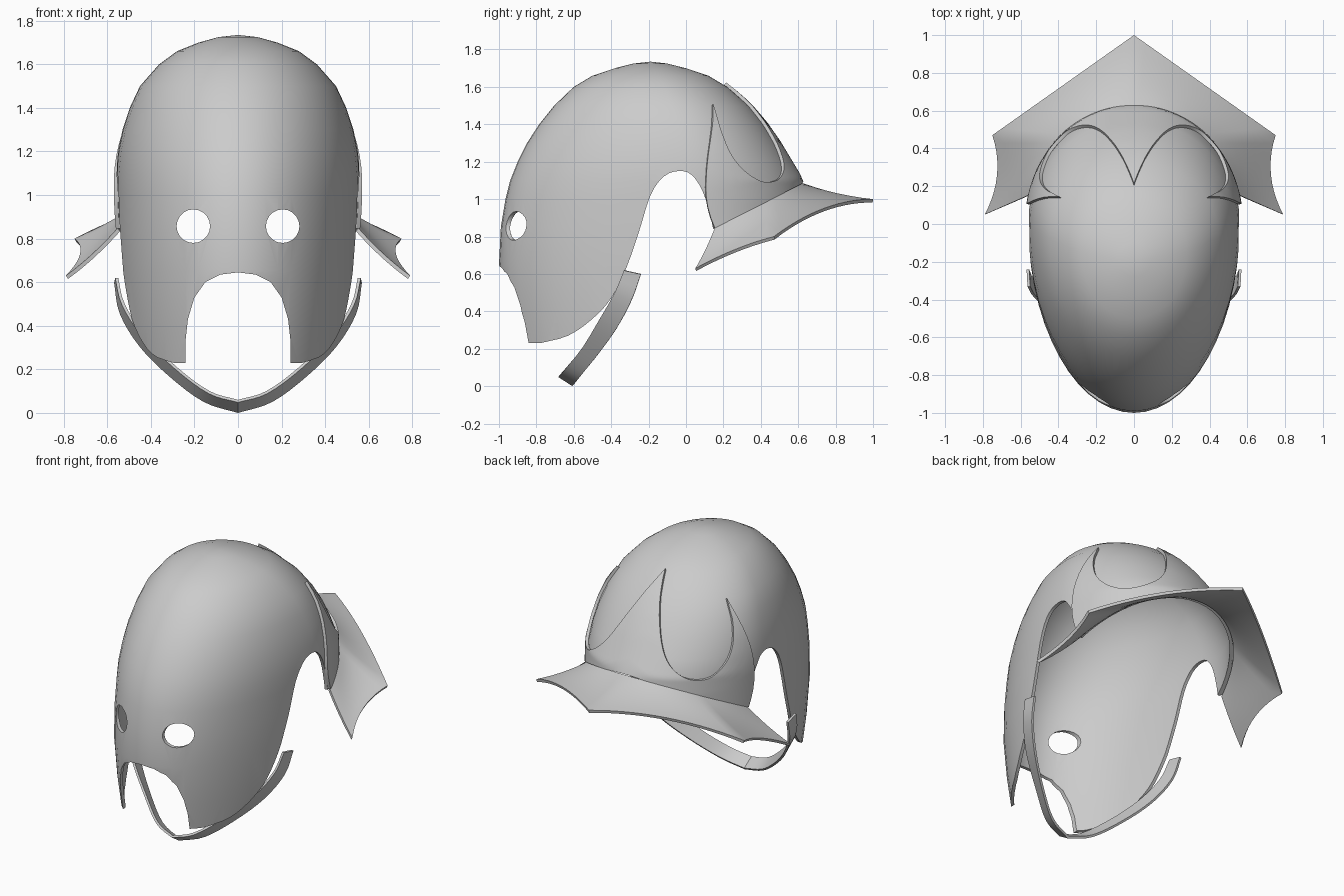
import bpy, bmesh, math
from mathutils import Vector

cube = bpy.data.objects.get("Cube")
if cube:
    bpy.data.objects.remove(cube)

steel = bpy.data.materials.new("grey_steel")
steel.use_nodes = True
steel.diffuse_color = (0.6, 0.6, 0.6, 1)
steel.node_tree.nodes["Principled BSDF"].inputs["Base Color"].default_value = (0.6, 0.6, 0.6, 1)

# Skull sections: height, half width, front y, back y
SECTIONS = [
    (.23, .52, -.95, .60), (.4, .54, -.975, .61), (.65, .555, -1, .62),
    (.85, .56, -.99, .62), (1.0, .56, -.965, .62), (1.1, .56, -.94, .61),
    (1.2, .55, -.9, .55), (1.3, .53, -.85, .49), (1.4, .497, -.785, .42),
    (1.5, .45, -.705, .335), (1.6, .362, -.6, .22), (1.66, .28, -.5, .12),
    (1.7, .18, -.38, 0), (1.725, .09, -.28, -.1), (1.735, 0, -.19, -.19)]


def section(z):
    """Half width, front, back and centre of the skull at a height."""
    z = min(max(z, SECTIONS[0][0]), SECTIONS[-1][0])
    for a, b in zip(SECTIONS, SECTIONS[1:]):
        if z <= b[0]:
            f = (z - a[0]) / (b[0] - a[0])
            w, front, back = (a[i] + (b[i] - a[i]) * f for i in (1, 2, 3))
            break
    return w, front, back, -.19 * max(0, (z - 1.1) / .635) ** 2


def skull(t, z):
    """Point on the skull; t = 0 at the back, pi at the front."""
    w, front, back, mid = section(z)
    depth = back - mid if math.cos(t) > 0 else mid - front
    return Vector((w * math.sin(t), mid + depth * math.cos(t), z))


def angle(p):
    """Skull angle of a point at the back."""
    w, front, back, mid = section(p[2])
    return math.atan2(p[0] / w, (p[1] - mid) / (back - mid))


def spline(points, n):
    """Sample a smooth curve through the points, n steps to a span."""
    pts = [Vector(p) for p in points]
    pts = [2 * pts[0] - pts[1]] + pts + [2 * pts[-1] - pts[-2]]
    out = []
    for a, b, c, d in zip(pts, pts[1:], pts[2:], pts[3:]):
        for i in range(n):
            f = i / n
            out.append(b + (c - a) * f / 2 + (2 * a - 5 * b + 4 * c - d) * f * f / 2
                       + (3 * b - a - 3 * c + d) * f ** 3 / 2)
    return out + [pts[-2]]


def mirrored(half):
    """Extend a row that starts on the centre line to both sides."""
    return half[::-1] + [Vector((-p.x, p.y, p.z)) for p in half[1:]]


def apply_modifier(ob, mod):
    bpy.context.view_layer.objects.active = ob
    bpy.ops.object.modifier_apply(modifier=mod.name)


def sheet(name, rows, thickness, offset):
    """Plate of even thickness through a grid of points."""
    bm = bmesh.new()
    grid = [[bm.verts.new(p) for p in row] for row in rows]
    for low, high in zip(grid, grid[1:]):
        for i in range(len(low) - 1):
            bm.faces.new((low[i], low[i + 1], high[i + 1], high[i]))
    bmesh.ops.remove_doubles(bm, verts=bm.verts, dist=.0005)
    mesh = bpy.data.meshes.new(name)
    bm.to_mesh(mesh)
    bm.free()
    mesh.materials.append(steel)
    ob = bpy.data.objects.new(name, mesh)
    bpy.context.collection.objects.link(ob)
    mod = ob.modifiers.new("thickness", 'SOLIDIFY')
    mod.thickness, mod.offset, mod.use_even_offset = thickness, offset, False
    apply_modifier(ob, mod)
    return ob


def cut(ob, outline, place, start, end):
    """Cut a prism out of a part."""
    bm = bmesh.new()
    face = bm.faces.new([bm.verts.new(place(a, b, start)) for a, b in outline])
    ext = bmesh.ops.extrude_face_region(bm, geom=[face])
    move = Vector(place(0, 0, end)) - Vector(place(0, 0, start))
    bmesh.ops.translate(bm, vec=move, verts=[v for v in ext["geom"] if isinstance(v, bmesh.types.BMVert)])
    bmesh.ops.recalc_face_normals(bm, faces=bm.faces)
    mesh = bpy.data.meshes.new("cutter")
    bm.to_mesh(mesh)
    bm.free()
    mesh.materials.append(steel)
    cutter = bpy.data.objects.new("cutter", mesh)
    cutter.hide_render = True
    bpy.context.collection.objects.link(cutter)
    mod = ob.modifiers.new("cut", 'BOOLEAN')
    mod.operation, mod.solver, mod.object = 'DIFFERENCE', 'EXACT', cutter
    apply_modifier(ob, mod)
    bpy.data.objects.remove(cutter)


def along_x(a, b, c):
    return (c, a, b)


def along_y(a, b, c):
    return (a, c, b)


# Skull shell
COLS = 56
shell = sheet("helmet_shell", [[skull(-math.tau * i / COLS, s[0]) for i in range(COLS + 1)]
                               for s in SECTIONS], .02, -1)

# Cheek edge, ear arch and sloping back edge
ear = spline([(-.78, .23, 0), (-.63, .27, 0), (-.5, .36, 0), (-.4, .47, 0), (-.32, .63, 0),
              (-.25, .83, 0), (-.19, 1.02, 0), (-.12, 1.12, 0), (-.04, 1.15, 0),
              (.03, 1.13, 0), (.09, 1.04, 0), (.13, .91, 0), (.145, .84, 0)], 3)
cut(shell, [(p.x, p.y) for p in ear] + [(.7, 1.13), (.9, 1.1), (.9, 0), (-.78, 0)], along_x, -1, 1)

# Mouth arch
side = [(.24, .1), (.24, .34), (.23, .43), (.2, .53), (.15, .6), (.08, .635)]
cut(shell, side + [(0, .645)] + [(-x, z) for x, z in side[::-1]], along_y, -1.3, -.4)

# Eye holes
for sx in (-1, 1):
    cut(shell, [(sx * .205 + .077 * math.cos(k * math.tau / 20),
                 .857 + .077 * math.sin(k * math.tau / 20)) for k in range(20)], along_y, -1.3, -.4)


def back_edge(t):
    """Point on the sloping lower back edge."""
    z = 1.0
    for _ in range(8):
        z = .84 + .52 * (skull(t, z).y - .14)
    return skull(t, z)


# Raised back plate: two scoops between a middle point and a point on each side
scoop = spline([(0, .24, 1.61), (.1, .42, 1.41), (.2, .5, 1.22), (.3, .49, 1.12), (.4, .42, 1.09),
                (.46, .34, 1.12), (.485, .25, 1.21), (.47, .19, 1.34), (.37, .13, 1.5)], 5)
END = angle((.54, .15, .84))
ROWS = 12
columns = []
for i, p in enumerate(scoop):
    s = i / (len(scoop) - 1)
    low, top_t = back_edge(END * s), angle(p)
    column = []
    for r in range(ROWS + 1):
        v = r / ROWS
        bulge = .2 * s ** 8 * 4 * v * (1 - v)
        column.append(skull(END * s + (top_t - END * s) * v + bulge, low.z + (p.z - low.z) * v))
    columns.append(column)
plate = sheet("back_plate", [mirrored([c[r] for c in columns]) for r in range(ROWS + 1)], .018, 1)

# Flared neck guard with a pointed rim
tip, corner, horn = Vector((0, 1, 1)), Vector((.75, .47, .80)), Vector((.79, .05, .63))
rim = []
for i in range(14):
    f = i / 14
    rim.append(tip.lerp(corner, f) + Vector((0, 0, .05 * 4 * f * (1 - f))))
for i in range(11):
    f = i / 10
    rim.append(corner.lerp(horn, f) + Vector((-.045, 0, .015)) * 4 * f * (1 - f))
root = [back_edge(END * i / (len(rim) - 1)) for i in range(len(rim))]
root = [p + Vector((p.x, p.y, 0)).normalized() * .012 for p in root]
guard_rows = []
for r in range(7):
    v = r / 6
    guard_rows.append(mirrored([b.lerp(a, v) - Vector((0, 0, .012 * 4 * v * (1 - v)))
                                for a, b in zip(root, rim)]))
guard = sheet("neck_guard", guard_rows, .018, -1)

# Chin strap
rear = spline([(0, -.6, .012), (.15, -.56, .06), (.3, -.47, .17), (.44, -.37, .31),
               (.53, -.29, .46), (.555, -.24, .6)], 4)
fore = spline([(0, -.675, .06), (.13, -.64, .1), (.28, -.55, .21), (.43, -.46, .36),
               (.52, -.38, .5), (.55, -.33, .62)], 4)
strap = sheet("chin_strap", [mirrored(fore), mirrored(rear)], .014, 1)

# Smooth shading with sharp rims
for ob in (shell, plate, guard, strap):
    bpy.ops.object.select_all(action='DESELECT')
    ob.select_set(True)
    bpy.context.view_layer.objects.active = ob
    bpy.ops.object.shade_smooth_by_angle(angle=math.radians(35))
